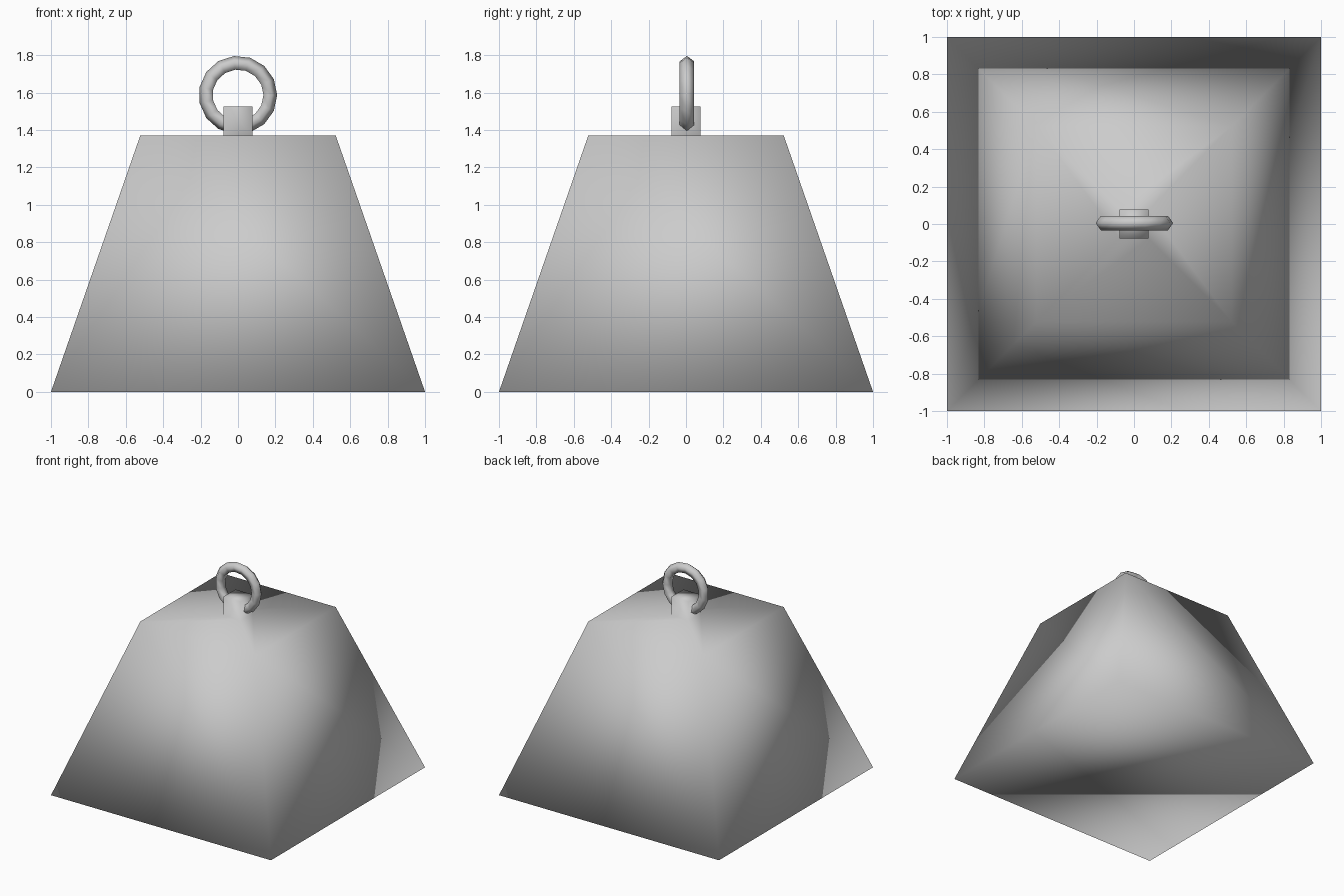
import bpy, bmesh
from math import radians

if "Cube" in bpy.data.objects:
    bpy.data.objects.remove(bpy.data.objects["Cube"])

# Tapered weight body, with the square lug extruded out of its top face
bm = bmesh.new()
bmesh.ops.create_cube(bm, size=2)
for v in bm.verts:
    if v.co.z > 0:
        v.co.x *= 0.522
        v.co.y *= 0.522
        v.co.z = 1.372
    else:
        v.co.z = 0
top = max(bm.faces, key=lambda f: f.calc_center_median().z)
bmesh.ops.inset_region(bm, faces=[top], thickness=0.522 - 0.078, use_even_offset=True)
ext = bmesh.ops.extrude_discrete_faces(bm, faces=[top])
lug = ext["faces"][0]
bmesh.ops.translate(bm, verts=lug.verts, vec=(0, 0, 0.153))
bmesh.ops.recalc_face_normals(bm, faces=bm.faces)
for f in bm.faces:
    f.smooth = True
mesh = bpy.data.meshes.new("weight_body")
bm.to_mesh(mesh)
bm.free()
body = bpy.data.objects.new("weight_body", mesh)
bpy.context.collection.objects.link(body)

# Upright lifting ring through the lug
bpy.ops.mesh.primitive_torus_add(major_segments=15, minor_segments=5,
                                 major_radius=0.169, minor_radius=0.0405,
                                 location=(0, 0.005, 1.587),
                                 rotation=(radians(90), 0, 0))
ring = bpy.context.object
ring.name = "lifting_ring"
bpy.ops.object.shade_smooth()
